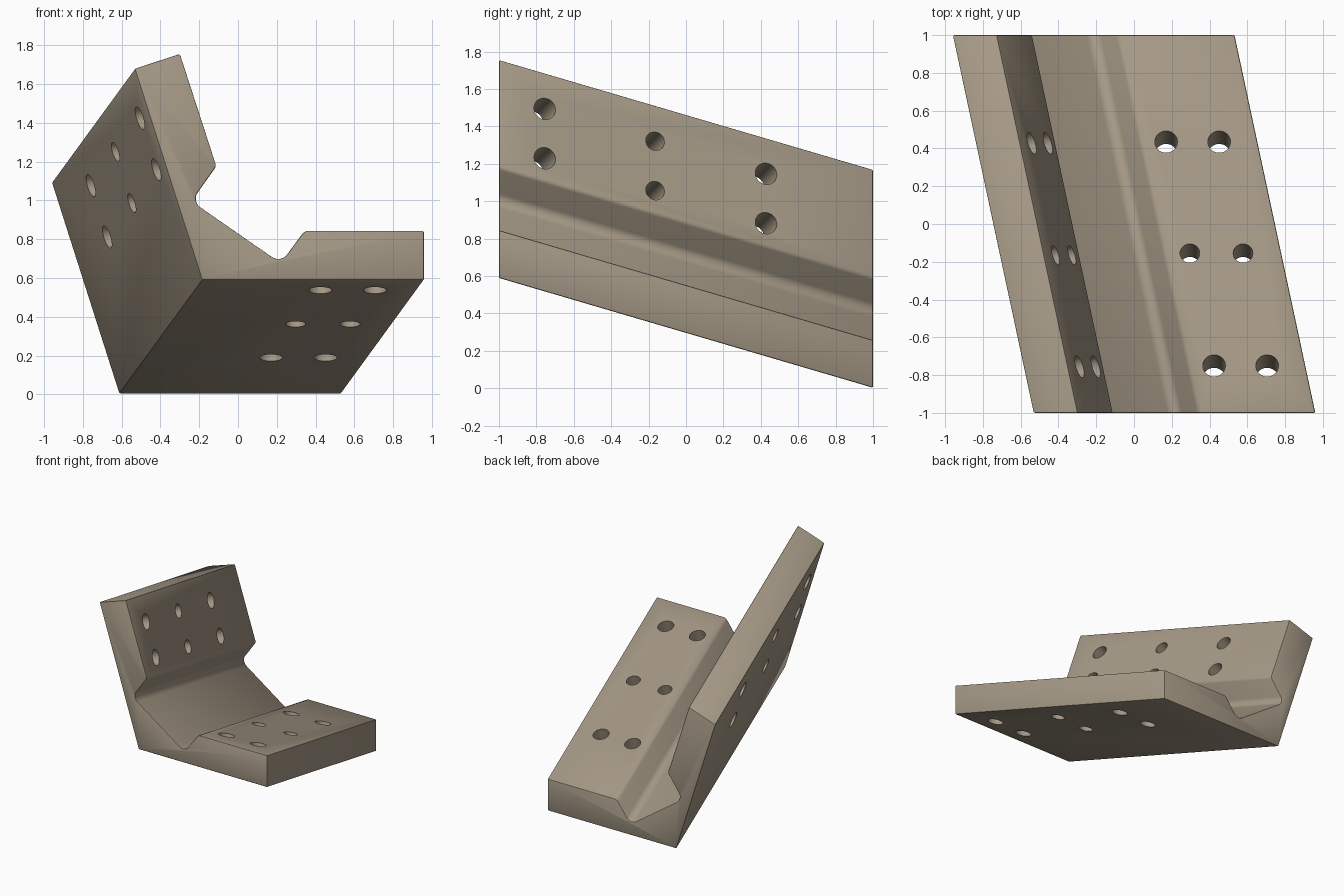
import bpy, bmesh, math
from mathutils import Vector

if "Cube" in bpy.data.objects:
    bpy.data.objects.remove(bpy.data.objects["Cube"])

mat = bpy.data.materials.new("warm tan metal")
mat.diffuse_color = (0.38, 0.32, 0.24, 1)
mat.use_nodes = True
mat.node_tree.nodes["Principled BSDF"].inputs["Base Color"].default_value = mat.diffuse_color

SHIFT = Vector((-0.428, 2.0, -0.587))   # skewed extrusion, front to back


def fillet(prev, corner, nxt, tangent, steps=6):
    """Circular arc points that round one profile corner."""
    p, c, n = Vector(prev), Vector(corner), Vector(nxt)
    a, b = (p - c).normalized(), (n - c).normalized()
    half = a.angle(b) / 2
    radius = tangent * math.tan(half)
    centre = c + (a + b).normalized() * tangent / math.cos(half)
    start, end = c + a * tangent - centre, c + b * tangent - centre
    arc = [start.lerp(end, i / steps).normalized() * radius + centre
           for i in range(steps + 1)]
    return [tuple(v) for v in arc]


# Bracket profile at the front face (x, z)
heel, toe_low, toe_top = (-0.185, 0.59), (0.96, 0.59), (0.96, 0.845)
step_low, valley_low = (0.344, 0.845), (0.222, 0.679)
valley_high, step_high = (-0.238, 0.998), (-0.11, 1.178)
tip_in, tip_out = (-0.298, 1.757), (-0.533, 1.68)
profile = [heel, toe_low, toe_top]
profile += fillet(toe_top, step_low, valley_low, 0.02, 3)
profile += fillet(step_low, valley_low, valley_high, 0.055)
profile += fillet(valley_low, valley_high, step_high, 0.055)
profile += fillet(valley_high, step_high, tip_in, 0.015, 3)
profile += [tip_in, tip_out]

# Bracket body: skewed extrusion of the profile
bm = bmesh.new()
front = [bm.verts.new((x, -1, z)) for x, z in profile]
back = [bm.verts.new(v.co + SHIFT) for v in front]
bm.faces.new(front)
bm.faces.new(back[::-1])
for i in range(len(front)):
    j = (i + 1) % len(front)
    bm.faces.new((front[i], back[i], back[j], front[j]))
bmesh.ops.recalc_face_normals(bm, faces=bm.faces)
mesh = bpy.data.meshes.new("bracket")
bm.to_mesh(mesh)
bm.free()
body = bpy.data.objects.new("bracket", mesh)
bpy.context.collection.objects.link(body)
mesh.materials.append(mat)

# Bolt holes, drilled square to each plate
base_normal = Vector((1, 0, 0)).cross(SHIFT).normalized()
lean = Vector((tip_in[0] - step_high[0], 0, tip_in[1] - step_high[1]))
lean_normal = lean.cross(SHIFT).normalized()
holes = []
for x, y, r in ((0.17, 0.435, 0.06), (0.296, -0.155, 0.052), (0.424, -0.75, 0.06)):
    z = toe_top[1] + SHIFT.z * (y + 1) / 2
    for dx in (0, 0.281):
        holes.append((Vector((x + dx, y, z)), base_normal, r))
for y, z, r in ((-0.755, 1.23, 0.06), (-0.165, 1.057, 0.052), (0.428, 0.883, 0.06)):
    for dz in (0, 0.264):
        t = (y + 1) / 2
        rise = z + dz - SHIFT.z * t - step_high[1]
        x = step_high[0] + SHIFT.x * t + rise * lean.x / lean.z
        holes.append((Vector((x, y, z + dz)), lean_normal, r))

bm = bmesh.new()
for centre, normal, r in holes:
    m = normal.to_track_quat('Z', 'Y').to_matrix().to_4x4()
    m.translation = centre
    bmesh.ops.create_cone(bm, cap_ends=True, segments=32, radius1=r, radius2=r,
                          depth=0.9, matrix=m)
cut_mesh = bpy.data.meshes.new("hole_cutter")
bm.to_mesh(cut_mesh)
bm.free()
cut_mesh.materials.append(mat)
cutter = bpy.data.objects.new("hole_cutter", cut_mesh)
bpy.context.collection.objects.link(cutter)
cutter.hide_render = True

# Fine edge break, then cut the holes
bev = body.modifiers.new("edge_break", 'BEVEL')
bev.width, bev.segments = 0.008, 2
bev.limit_method, bev.angle_limit = 'ANGLE', math.radians(40)
cut = body.modifiers.new("holes", 'BOOLEAN')
cut.operation, cut.solver, cut.object = 'DIFFERENCE', 'EXACT', cutter

bpy.context.view_layer.objects.active = body
body.select_set(True)
for name in ("edge_break", "holes"):
    bpy.ops.object.modifier_apply(modifier=name)
bpy.data.objects.remove(cutter)
bpy.ops.object.shade_smooth_by_angle(angle=math.radians(30))
